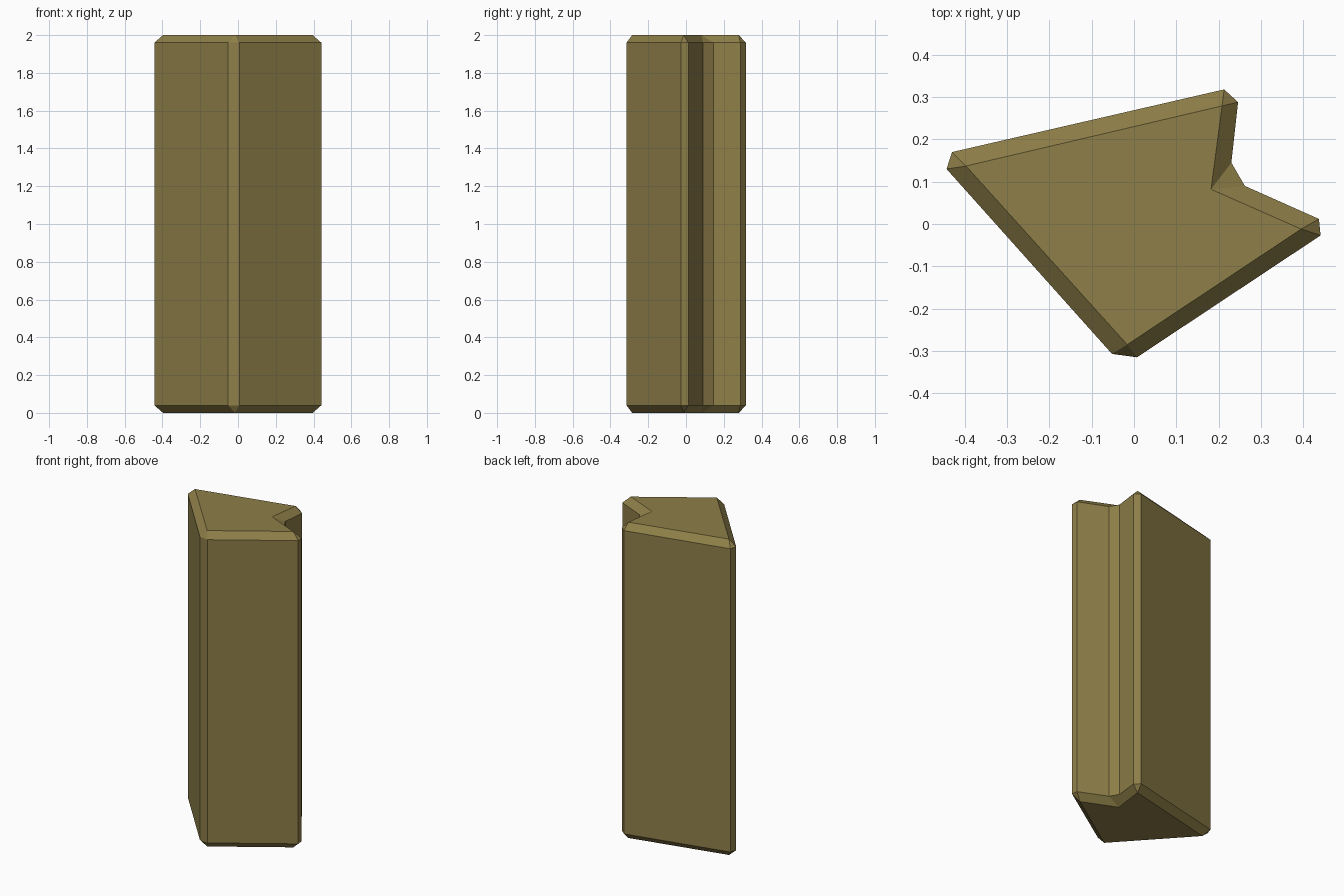
import bpy, bmesh

if "Cube" in bpy.data.objects:
    bpy.data.objects.remove(bpy.data.objects["Cube"])

# Plan of the stone: each corner is (cap point, first chamfer point, second chamfer point), anticlockwise
CORNERS = [
    ((-0.397, 0.137), (-0.430, 0.170), (-0.443, 0.130)),
    ((-0.016, -0.285), (-0.052, -0.307), (0.007, -0.315)),
    ((0.395, -0.012), (0.441, -0.027), (0.437, 0.012)),
    ((0.182, 0.082), (0.262, 0.090), (0.230, 0.145)),
    ((0.208, 0.279), (0.246, 0.288), (0.213, 0.318)),
]
HEIGHT, CHAMFER = 2.0, 0.04

bm = bmesh.new()


def ring(points, z):
    return [bm.verts.new((x, y, z)) for x, y in points]


caps = [c[0] for c in CORNERS]
sides = [p for c in CORNERS for p in c[1:]]
bottom, top = ring(caps, 0), ring(caps, HEIGHT)
low, high = ring(sides, CHAMFER), ring(sides, HEIGHT - CHAMFER)

# Upright walls and corner chamfers
n = len(sides)
for i in range(n):
    j = (i + 1) % n
    bm.faces.new((low[i], low[j], high[j], high[i]))

# Flat ends with their sloping rims and corner triangles
for cap, rim in ((bottom, low), (top, high)):
    bm.faces.new(cap)
    for i in range(len(cap)):
        a, b, c = rim[2 * i], rim[2 * i + 1], rim[(2 * i + 2) % n]
        bm.faces.new((a, b, cap[i]))
        bm.faces.new((b, c, cap[(i + 1) % len(cap)], cap[i]))

bmesh.ops.recalc_face_normals(bm, faces=bm.faces)
mesh = bpy.data.meshes.new("notched_block")
bm.to_mesh(mesh)
bm.free()

# Single olive colour
olive = bpy.data.materials.new("olive brown")
olive.diffuse_color = (0.27, 0.21, 0.065, 1)
olive.use_nodes = True
olive.node_tree.nodes["Principled BSDF"].inputs["Base Color"].default_value = olive.diffuse_color
mesh.materials.append(olive)
bpy.context.collection.objects.link(bpy.data.objects.new("notched_block", mesh))
